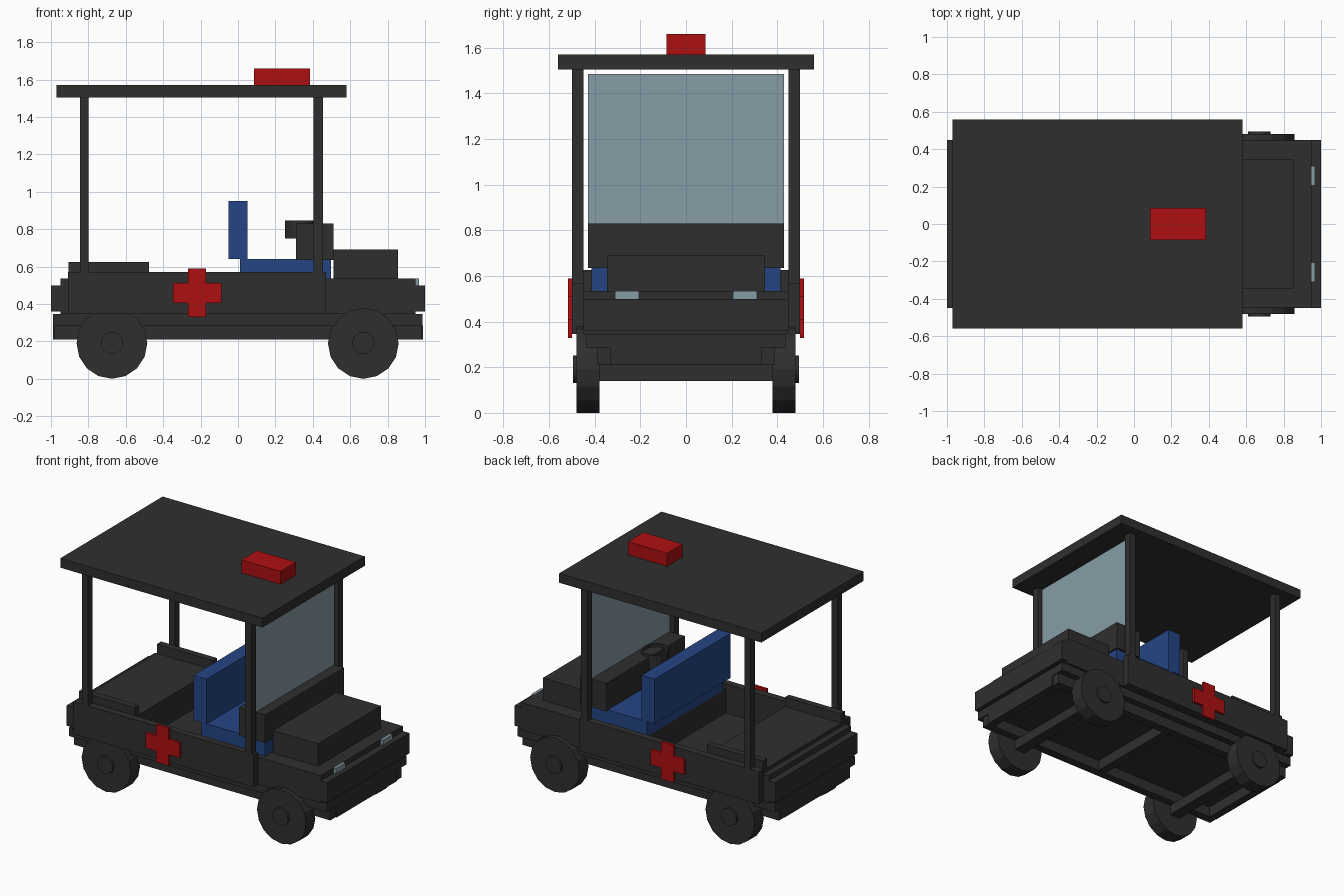
import bpy, bmesh, math
from mathutils import Matrix

if "Cube" in bpy.data.objects:
    bpy.data.objects.remove(bpy.data.objects["Cube"])


def material(name, rgb):
    m = bpy.data.materials.new(name)
    m.diffuse_color = (*rgb, 1)
    m.use_nodes = True
    m.node_tree.nodes["Principled BSDF"].inputs["Base Color"].default_value = m.diffuse_color
    return m


DARK = material("charcoal", (0.028, 0.028, 0.028))
RED = material("red", (0.42, 0.005, 0.006))
BLUE = material("blue", (0.018, 0.06, 0.235))
GLASS = material("pale_glass", (0.24, 0.34, 0.38))


def finish(name, bm, mat):
    me = bpy.data.meshes.new(name)
    bmesh.ops.recalc_face_normals(bm, faces=bm.faces)
    bm.to_mesh(me)
    bm.free()
    me.materials.append(mat)
    ob = bpy.data.objects.new(name, me)
    bpy.context.collection.objects.link(ob)
    return ob


def box(name, x, y, z, mat=DARK):
    """Box from (min, max) ranges on each axis."""
    bm = bmesh.new()
    size = [b - a for a, b in (x, y, z)]
    mid = [(a + b) / 2 for a, b in (x, y, z)]
    bmesh.ops.create_cube(bm, size=1, matrix=Matrix.Translation(mid) @ Matrix.Diagonal((*size, 1)))
    return finish(name, bm, mat)


def wide(name, x, half, z, mat=DARK):
    return box(name, x, (-half, half), z, mat)


def pair(name, x, y, z, mat=DARK):
    """Same box on both sides of the car."""
    box(name + "_right", x, (-y[1], -y[0]), z, mat)
    box(name + "_left", x, y, z, mat)


def disc(name, x, y, z, r, sides):
    """Cylinder lying along y."""
    bm = bmesh.new()
    mat = Matrix.Translation((x, sum(y) / 2, z)) @ Matrix.Rotation(math.pi / 2, 4, 'X')
    bmesh.ops.create_cone(bm, cap_ends=True, segments=sides, radius1=r, radius2=r,
                          depth=abs(y[1] - y[0]), matrix=mat)
    return finish(name, bm, DARK)


# Roof, siren, posts, windscreen
wide("roof", (-0.97, 0.58), 0.56, (1.505, 1.57))
wide("siren", (0.085, 0.385), 0.085, (1.57, 1.66), RED)
pair("rear_post", (-0.845, -0.80), (0.45, 0.50), (0.56, 1.51))
pair("front_post", (0.405, 0.455), (0.45, 0.50), (0.56, 1.51))
wide("windscreen", (0.425, 0.437), 0.43, (0.82, 1.485), GLASS)

# Body: side panels, floor, front and rear sections
pair("side_panel", (-0.91, 0.47), (0.45, 0.50), (0.345, 0.57))
wide("floor", (-0.91, 0.47), 0.45, (0.345, 0.37))
wide("front_body", (0.47, 0.95), 0.45, (0.345, 0.535))
wide("front_bumper", (0.95, 1.0), 0.45, (0.36, 0.50))
wide("rear_body", (-0.95, -0.905), 0.45, (0.345, 0.535))
wide("rear_bumper", (-1.0, -0.95), 0.45, (0.36, 0.50))
wide("rear_deck", (-0.905, -0.475), 0.45, (0.37, 0.56))
pair("deck_rail", (-0.905, -0.475), (0.405, 0.45), (0.55, 0.625))
wide("hood", (0.51, 0.855), 0.345, (0.53, 0.69))
wide("dashboard", (0.31, 0.51), 0.43, (0.635, 0.83))
pair("headlight", (0.95, 0.967), (0.205, 0.31), (0.50, 0.535), GLASS)

# Bench seat
wide("seat_support", (0.01, 0.47), 0.45, (0.37, 0.535))
wide("seat", (0.01, 0.498), 0.415, (0.535, 0.64), BLUE)
wide("seat_back", (-0.05, 0.05), 0.415, (0.64, 0.95), BLUE)

# Steering wheel: upright ring with a hub
bm = bmesh.new()
N = 16
rows = [[bm.verts.new((0.332 + 0.082 * k * math.cos(2 * math.pi * i / N),
                       -0.13 + 0.095 * k * math.sin(2 * math.pi * i / N), z))
         for i in range(N)]
        for k, z in ((1, 0.75), (1, 0.845), (0.82, 0.845), (0.82, 0.75))]
for a in range(4):
    for i in range(N):
        j = (i + 1) % N
        bm.faces.new((rows[a][i], rows[a][j], rows[(a + 1) % 4][j], rows[(a + 1) % 4][i]))
finish("steering_wheel", bm, DARK)
box("steering_spoke", (0.26, 0.40), (-0.145, -0.115), (0.78, 0.81))

# Side crosses, each one plus-shaped prism
for s in (-1, 1):
    bm = bmesh.new()
    a, b, c = 0.048, 0.13, 0.053
    outline = [(-a, -b), (a, -b), (a, -c), (b, -c), (b, c), (a, c),
               (a, b), (-a, b), (-a, c), (-b, c), (-b, -c), (-a, -c)]
    face = bm.faces.new([bm.verts.new((-0.218 + u, s * 0.499, 0.459 + v)) for u, v in outline])
    ext = bmesh.ops.extrude_face_region(bm, geom=[face])
    bmesh.ops.translate(bm, vec=(0, s * 0.018, 0),
                        verts=[g for g in ext["geom"] if isinstance(g, bmesh.types.BMVert)])
    finish("cross_right" if s < 0 else "cross_left", bm, RED)

# Chassis: plate, rails, crossbeams, axles
wide("chassis_plate", (-0.99, 0.987), 0.435, (0.285, 0.345))
pair("chassis_rail", (-0.985, 0.98), (0.33, 0.39), (0.21, 0.285))
for name, x in (("rear", -0.96), ("middle", 0.0), ("front", 0.96)):
    wide(name + "_crossbeam", (x - 0.028, x + 0.028), 0.33, (0.21, 0.285))

# Wheels with hubs
for end, x in (("rear", -0.674), ("front", 0.67)):
    wide(end + "_axle", (x - 0.04, x + 0.04), 0.385, (0.14, 0.21))
    for side, s in (("right", -1), ("left", 1)):
        disc(f"{end}_{side}_wheel", x, (s * 0.38, s * 0.48), 0.189, 0.189, 16)
        disc(f"{end}_{side}_hub", x, (s * 0.47, s * 0.495), 0.191, 0.06, 16)
